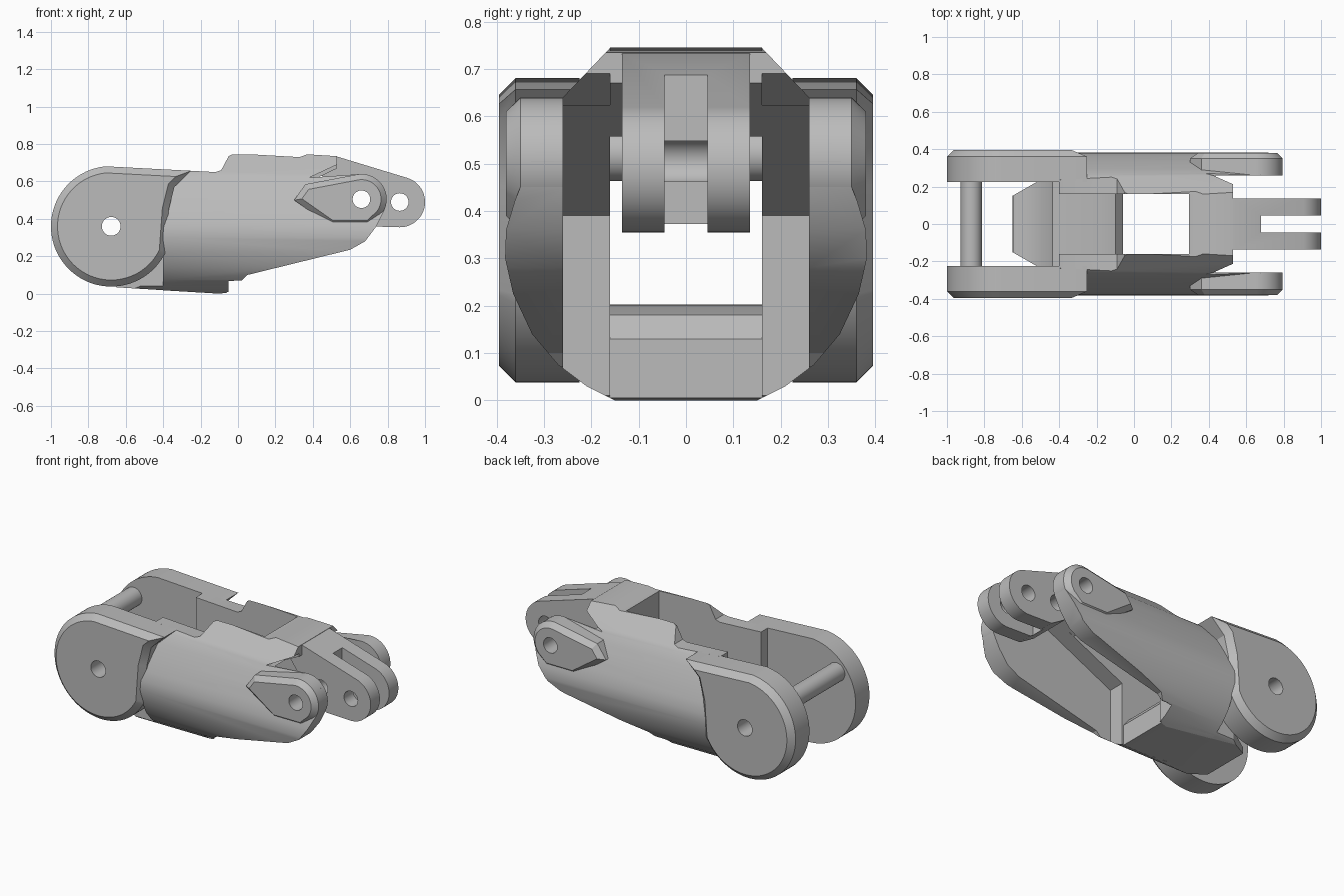
import bpy, bmesh, math

if "Cube" in bpy.data.objects:
    bpy.data.objects.remove(bpy.data.objects["Cube"])

grey = bpy.data.materials.new("plain grey")
grey.diffuse_color = (0.5, 0.5, 0.5, 1)
grey.use_nodes = True
grey.node_tree.nodes["Principled BSDF"].inputs["Base Color"].default_value = grey.diffuse_color


def arc(cx, cz, r, a0, a1, n):
    angles = [math.radians(a0 + (a1 - a0) * i / n) for i in range(n + 1)]
    return [(cx + r * math.cos(a), cz + r * math.sin(a)) for a in angles]


def prism(name, pts, a, b, axis='y', chamfer=0):
    """Extrude a 2D outline from a to b along an axis, optionally chamfering the b end."""
    place = {'x': lambda u, v, d: (d, u, v),
             'y': lambda u, v, d: (u, d, v),
             'z': lambda u, v, d: (u, v, d)}[axis]
    bm = bmesh.new()
    lo = [bm.verts.new(place(u, v, a)) for u, v in pts]
    hi = [bm.verts.new(place(u, v, b)) for u, v in pts]
    n = len(pts)
    bm.faces.new(lo)
    cap = bm.faces.new(hi[::-1])
    for i in range(n):
        j = (i + 1) % n
        bm.faces.new((lo[i], hi[i], hi[j], lo[j]))
    bmesh.ops.recalc_face_normals(bm, faces=bm.faces)
    if chamfer:
        bmesh.ops.bevel(bm, geom=list(cap.edges), offset=chamfer, segments=1,
                        affect='EDGES', profile=0.5, clamp_overlap=False)
    mesh = bpy.data.meshes.new(name)
    bm.to_mesh(mesh)
    bm.free()
    mesh.materials.append(grey)
    ob = bpy.data.objects.new(name, mesh)
    bpy.context.collection.objects.link(ob)
    return ob


def apply_mod(ob, mod):
    bpy.context.view_layer.objects.active = ob
    bpy.ops.object.modifier_apply(modifier=mod.name)


def boolean(ob, cutter, op='DIFFERENCE'):
    mod = ob.modifiers.new("cut", 'BOOLEAN')
    mod.operation, mod.object, mod.solver = op, cutter, 'EXACT'
    apply_mod(ob, mod)
    bpy.data.objects.remove(cutter)


def drill(ob, x, z, r):
    boolean(ob, prism("drill", arc(x, z, r, 0, 350, 35), -0.6, 0.6))


def mirror_y(ob):
    mod = ob.modifiers.new("mirror", 'MIRROR')
    mod.use_axis = (False, True, False)
    mod.use_mirror_merge = False
    apply_mod(ob, mod)


# Rounded outer cross-section shared by the body parts
half = [(.15, 0), (.21, .03), (.27, .075), (.325, .14), (.365, .225), (.382, .3),
        (.38, .36), (.362, .42), (.33, .5), (.295, .575), (.26, .64), (.155, .75)]
section = half + [(-y, z) for y, z in reversed(half)]


def trim_to_section(ob):
    boolean(ob, prism("section", section, -1.2, 1.2, 'x'), 'INTERSECT')


PIVOT, EAR, TIP, ROD = (-.678, .36), (.66, .505), (.865, .49), (-.87, .52)

# Side walls of the body, with the inner clearance step
outline = [(-.4, .018), (-.1, 0), (-.05, .01), (-.02, .07), (.02, .07), (.05, .1),
           (.6, .235), (.68, .28), (.74, .36), (.782, .445)]
outline += arc(*EAR, .135, 0, 90, 12)
outline += [(.38, .62), (.53, .69), (.53, .735), (.37, .745), (.33, .73), (-.02, .75),
            (-.05, .735), (-.09, .66), (-.12, .65), (-.4, .665)]
walls = prism("body_side_walls", outline, .16, .45)
trim_to_section(walls)
step = [(-.05, -.1), (1, -.1), (1, .9), (.531, .9), (.53, .67), (-.05, .39)]
boolean(walls, prism("step", step, .1, .26))
drill(walls, *EAR, .047)
mirror_y(walls)

# Raised ears around the front pivot
ear_pts = arc(*EAR, .135, -40, 95, 20) + [(.36, .585), (.3, .5), (.5, .36), (.7, .36)]
ears = prism("pivot_ears", ear_pts, .26, .38, chamfer=.03)
drill(ears, *EAR, .047)
mirror_y(ears)

# Large round cheeks at the rear pivot
cheek_pts = arc(*PIVOT, .322, 95, 335, 60) + [(-.37, .45), (-.34, .57), (-.25, .657)]
cheeks = prism("rear_cheeks", cheek_pts, .225, .395, chamfer=.035)
drill(cheeks, *PIVOT, .05)
mirror_y(cheeks)

# Bottom bridge with its tapered tongue and hollowed top
floor_pts = [(-.65, .034), (-.1, 0), (-.06, .005), (-.06, .13), (-.1, .18), (-.18, .2)]
floor_pts += arc(*PIVOT, .29, -33, -84, 12)
floor = prism("bottom_bridge", floor_pts, -.3, .3)
trim_to_section(floor)
plan = [(-.651, -.15), (-.52, -.225), (0, -.225), (0, .225), (-.52, .225), (-.651, .15)]
boolean(floor, prism("plan", plan, -.1, .4, 'z'), 'INTERSECT')

# Top bridge joining the two walls
bridge = prism("top_bridge", [(.295, .732), (.33, .73), (.37, .745), (.53, .735),
                              (.53, .67), (.295, .557)], -.16, .16)

# Forked tip
fork_pts = [(.45, .73), (.53, .733)] + arc(*TIP, .135, 73, -90, 28)
fork_pts += [(.7, .36), (.6, .42), (.45, .63)]
fork = prism("forked_tip", fork_pts, -.135, .135)
boolean(fork, prism("slot", [(.68, .2), (1.1, .2), (1.1, .9), (.68, .9)], -.045, .045))
drill(fork, *TIP, .047)
drill(fork, *EAR, .047)

# Cross rod between the cheeks
rod = prism("cross_rod", arc(*ROD, .057, 0, 350, 35), -.23, .23)

# Smooth curved surfaces, keep edges crisp
bpy.ops.object.select_all(action='DESELECT')
for ob in bpy.context.scene.objects:
    ob.select_set(True)
bpy.context.view_layer.objects.active = walls
bpy.ops.object.shade_smooth_by_angle(angle=math.radians(25))
